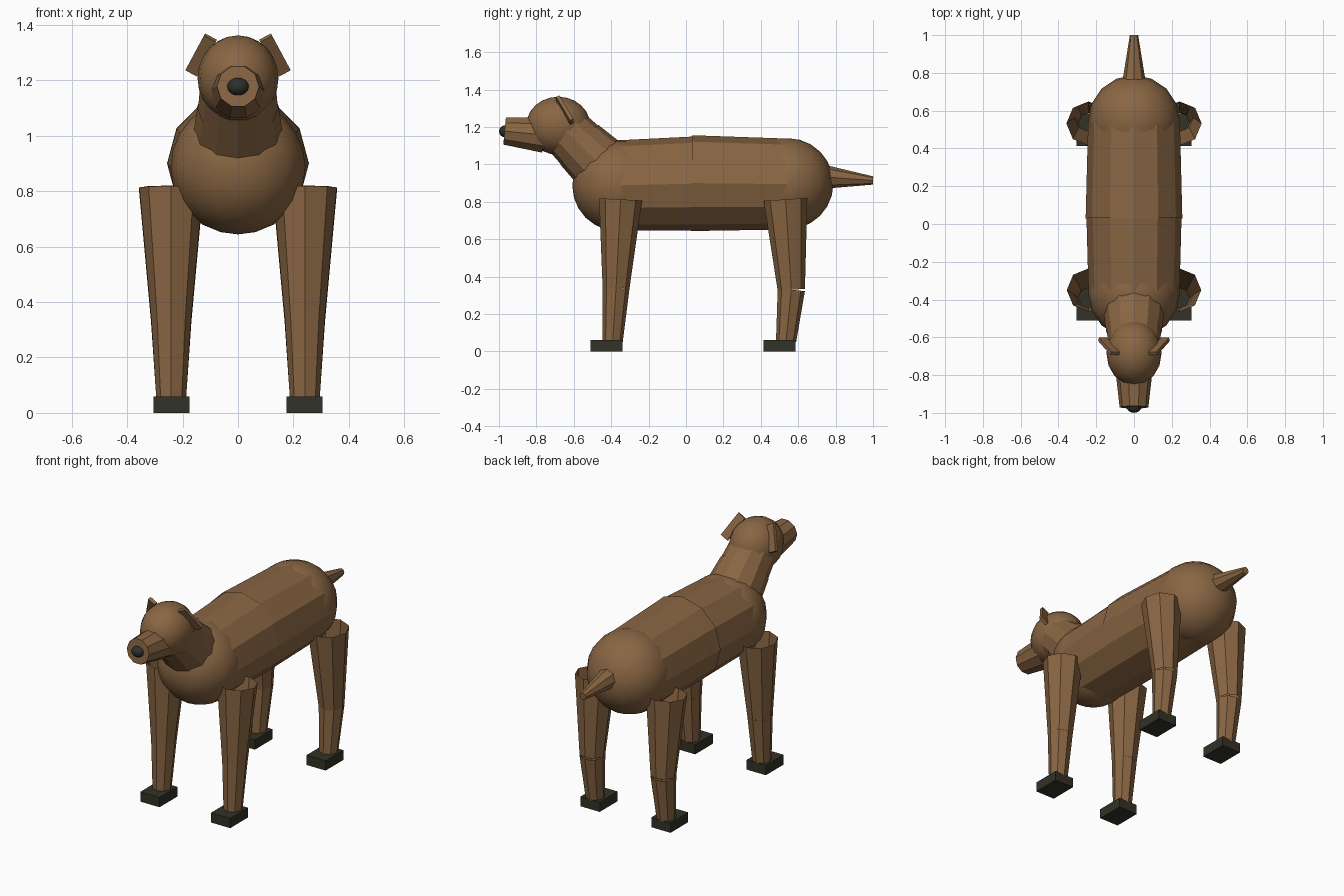
import bpy, bmesh, math
from mathutils import Vector, Matrix

if "Cube" in bpy.data.objects:
    bpy.data.objects.remove(bpy.data.objects["Cube"])


def material(name, rgb):
    m = bpy.data.materials.new(name)
    m.diffuse_color = (*rgb, 1)
    m.use_nodes = True
    m.node_tree.nodes["Principled BSDF"].inputs["Base Color"].default_value = m.diffuse_color
    return m


FUR = material("brown_fur", (0.25, 0.132, 0.056))
PAW = material("dark_paw", (0.032, 0.032, 0.021))
NOSE = material("dark_nose", (0.025, 0.03, 0.025))


def finish(bm, name, mat, smooth=False):
    bmesh.ops.recalc_face_normals(bm, faces=bm.faces)
    me = bpy.data.meshes.new(name)
    bm.to_mesh(me)
    bm.free()
    me.materials.append(mat)
    for p in me.polygons:
        p.use_smooth = smooth
    ob = bpy.data.objects.new(name, me)
    bpy.context.collection.objects.link(ob)
    return ob


def tube(name, a, b, ra, rb, sides, cap_end=False, mat=FUR):
    """Faceted tapered tube from a to b, rings square to its axis."""
    a, b = Vector(a), Vector(b)
    axis = (b - a).normalized()
    u = Vector((1, 0, 0))
    u = (u - axis * u.dot(axis)).normalized()
    v = axis.cross(u)
    bm = bmesh.new()
    rings = []
    for c, r in ((a, ra), (b, rb)):
        ring = []
        for i in range(sides):
            t = 2 * math.pi * i / sides
            ring.append(bm.verts.new(c + (u * math.cos(t) + v * math.sin(t)) * r))
        rings.append(ring)
    for i in range(sides):
        j = (i + 1) % sides
        bm.faces.new((rings[0][i], rings[0][j], rings[1][j], rings[1][i]))
    if cap_end:
        bm.faces.new(rings[1])
    return finish(bm, name, mat)


def ball(name, c, size, segs=16, rings=12, mat=FUR):
    bm = bmesh.new()
    bmesh.ops.create_uvsphere(bm, u_segments=segs, v_segments=rings, radius=1)
    bmesh.ops.transform(bm, matrix=Matrix.Translation(c) @ Matrix.Diagonal((*size, 1)),
                        verts=bm.verts)
    return finish(bm, name, mat, True)


def box(name, c, x, y, z, mat):
    """Box centred on c with full edge vectors x, y, z."""
    m = Matrix((x, y, z)).transposed().to_4x4()
    bm = bmesh.new()
    bmesh.ops.create_cube(bm, size=1)
    bmesh.ops.transform(bm, matrix=Matrix.Translation(c) @ m, verts=bm.verts)
    return finish(bm, name, mat)


# Body: two rounded ends joined by two overlapping faceted barrels
ball("chest", (0, -0.365, 0.887), (0.243, 0.243, 0.243))
ball("hips", (0, 0.545, 0.897), (0.243, 0.243, 0.243))
tube("front_torso", (0, -0.36, 0.888), (0, 0.12, 0.899), 0.241, 0.254, 12)
tube("rear_torso", (0, 0.03, 0.9), (0, 0.54, 0.895), 0.256, 0.243, 12)

# Neck
tube("lower_neck", (0, -0.45, 0.99), (0, -0.57, 1.105), 0.163, 0.147, 12)
tube("upper_neck", (0, -0.555, 1.09), (0, -0.67, 1.205), 0.145, 0.134, 12)

# Head, muzzle and nose
ball("head", (0, -0.683, 1.207), (0.146, 0.172, 0.155))
tube("muzzle", (0, -0.76, 1.158), (0, -0.97, 1.178), 0.1, 0.076, 10, True)
ball("nose", (0, -0.967, 1.177), (0.04, 0.033, 0.032), 12, 8, NOSE)

# Tail
tube("tail", (0, 0.72, 0.935), (0, 1.0, 0.914), 0.067, 0.022, 8, True)

# Paired parts
for s, side in ((-1, "left"), (1, "right")):
    # Slanted ear slabs
    length = Vector((s * 0.067, 0.075, -0.125))
    width = Vector((s * 0.043, 0, 0.023))
    thick = length.cross(width).normalized() * 0.02
    box("ear_" + side, (s * 0.133, -0.648, 1.291), length, width, thick, FUR)

    # Legs: (name, top, joint, ankle as y/z/radius, paw y)
    for name, top, joint, ankle, paw_y in (
            ("front", (-0.35, 0.813, 0.115), (-0.374, 0.34, 0.072), (-0.392, 0.055, 0.054), -0.425),
            ("rear", (0.532, 0.813, 0.117), (0.563, 0.33, 0.073), (0.535, 0.055, 0.054), 0.5)):
        def at(p):
            return (s * 0.241, p[0], p[1])
        tube(f"{name}_upper_leg_{side}", at(top), at(joint), top[2], joint[2], 8)
        tube(f"{name}_lower_leg_{side}", at(joint), at(ankle), joint[2], ankle[2], 8)
        box(f"{name}_paw_{side}", (s * 0.24, paw_y, 0.03),
            (0.13, 0, 0), (0, 0.172, 0), (0, 0, 0.06), PAW)
